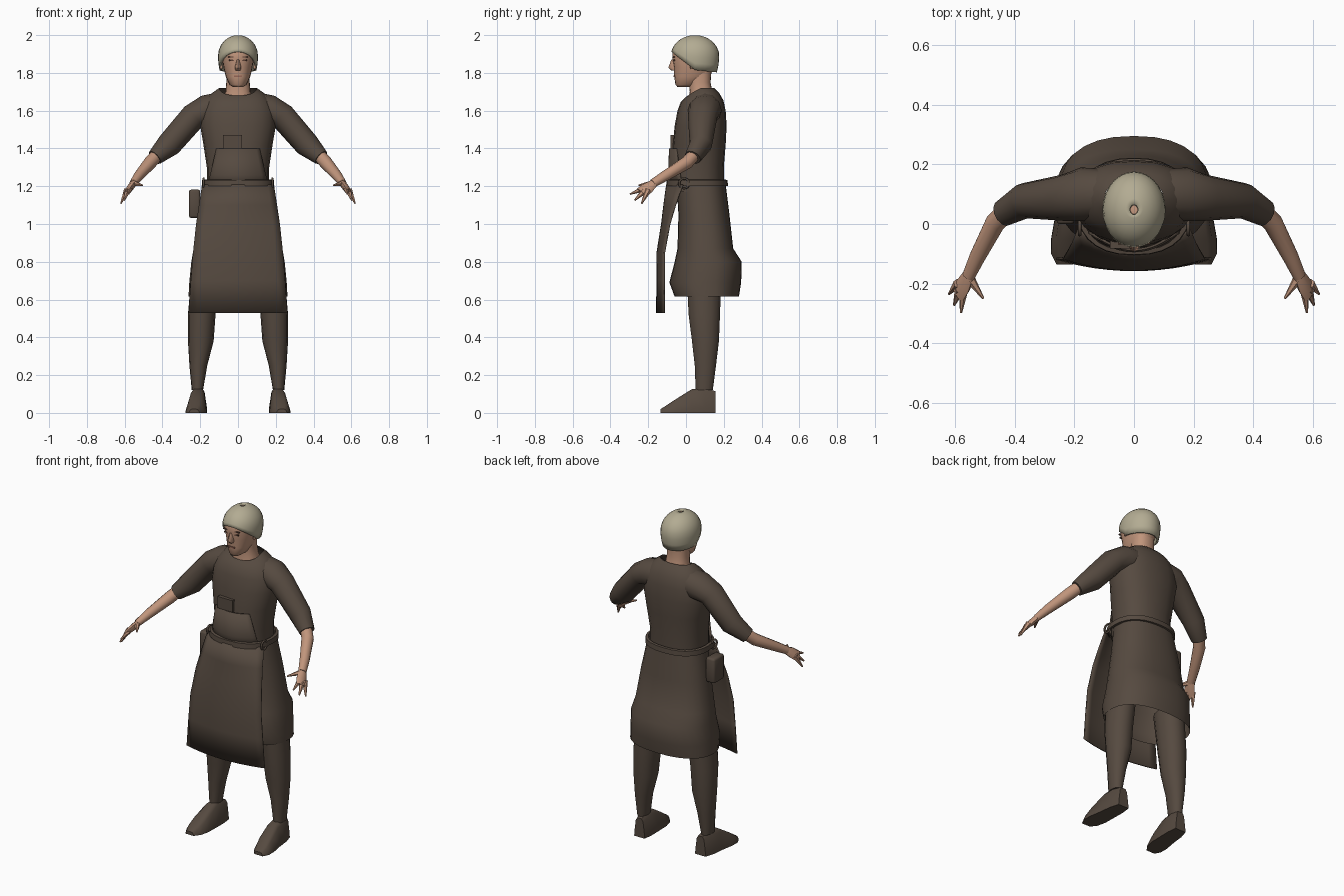
import bpy, bmesh, math
from mathutils import Vector

cube = bpy.data.objects.get("Cube")
if cube:
    bpy.data.objects.remove(cube, do_unlink=True)


def material(name, rgb):
    m = bpy.data.materials.new(name)
    m.use_nodes = True
    m.diffuse_color = (*rgb, 1)
    bsdf = next(n for n in m.node_tree.nodes if n.type == 'BSDF_PRINCIPLED')
    bsdf.inputs["Base Color"].default_value = (*rgb, 1)
    bsdf.inputs["Roughness"].default_value = 0.9
    return m


CLOTH = material("brown cloth", (0.092, 0.068, 0.051))
SKIN = material("skin", (0.53, 0.30, 0.20))
LINEN = material("pale linen", (0.45, 0.41, 0.29))
DARK = material("dark brown", (0.10, 0.05, 0.035))
LIP = material("lip", (0.30, 0.13, 0.09))


def finish(name, bm, mat, mirror=False, thick=0, angle=50):
    """Turn a bmesh into a smooth-shaded object."""
    bmesh.ops.recalc_face_normals(bm, faces=bm.faces)
    me = bpy.data.meshes.new(name)
    bm.to_mesh(me)
    bm.free()
    me.materials.append(mat)
    me.shade_smooth()
    me.set_sharp_from_angle(angle=math.radians(angle))
    ob = bpy.data.objects.new(name, me)
    bpy.context.collection.objects.link(ob)
    if thick:
        s = ob.modifiers.new("thickness", 'SOLIDIFY')
        s.thickness = thick
    if mirror:
        ob.modifiers.new("mirror", 'MIRROR').use_mirror_merge = False
    return ob


def loft(name, rings, mat, closed=True, caps=True, **kw):
    """Skin a list of equal-length point rings."""
    bm = bmesh.new()
    rows = [[bm.verts.new(p) for p in r] for r in rings]
    n = len(rows[0])
    for a, b in zip(rows, rows[1:]):
        for i in range(n if closed else n - 1):
            j = (i + 1) % n
            bm.faces.new((a[i], a[j], b[j], b[i]))
    if closed and caps:
        bm.faces.new(rows[0])
        bm.faces.new(rows[-1])
    return finish(name, bm, mat, **kw)


def ring(z, hx, yf, yb, drop=0, cx=0, n=20, e=0.85):
    """Level rounded ring from yf to yb; its front can drop."""
    pts = []
    for i in range(n):
        c, s = math.cos(math.tau * i / n), math.sin(math.tau * i / n)
        x = cx + hx * math.copysign(abs(c) ** e, c)
        y = (yf + yb) / 2 + (yb - yf) / 2 * math.copysign(abs(s) ** e, s)
        pts.append((x, y, z - drop * max(0, -s)))
    return pts


def tube(name, path, mat, n=12, **kw):
    """Limb along (point, height radius, depth radius) stations."""
    pts = [Vector(p[0]) for p in path]
    rings = []
    for k, (p, rv, rd) in enumerate(path):
        t = (pts[min(k + 1, len(pts) - 1)] - pts[max(k - 1, 0)]).normalized()
        side = Vector((0, 1, 0))
        side = (side - t * side.dot(t)).normalized()
        up = side.cross(t)
        rings.append([pts[k] + up * rv * math.sin(math.tau * i / n)
                      + side * rd * math.cos(math.tau * i / n) for i in range(n)])
    return loft(name, rings, mat, **kw)


def box(name, centre, size, mat, bevel=0, **kw):
    bm = bmesh.new()
    bmesh.ops.create_cube(bm, size=1)
    bmesh.ops.scale(bm, vec=size, verts=bm.verts)
    bmesh.ops.translate(bm, vec=centre, verts=bm.verts)
    if bevel:
        bmesh.ops.bevel(bm, geom=bm.edges[:], offset=bevel, segments=2,
                        profile=0.5, affect='EDGES')
    return finish(name, bm, mat, **kw)


def panel(name, rows, mat, n=12):
    """Bowed cloth sheet from (z, half width, centre y, edge y) rows."""
    us = [2 * i / n - 1 for i in range(n + 1)]
    return loft(name, [[(hw * u, yc + (ye - yc) * u * u, z) for u in us]
                       for z, hw, yc, ye in rows], mat, closed=False, thick=0.008)


# Tunic body, with a scooped neckline
loft("tunic_body", [ring(*r) for r in (
    (1.17, .165, -.08, .20), (1.30, .165, -.075, .20), (1.42, .183, -.07, .21),
    (1.52, .20, -.06, .215), (1.60, .195, -.045, .21), (1.655, .17, -.028, .198, .01),
    (1.695, .135, -.005, .175, .025), (1.72, .10, .01, .15, .04))],
    CLOTH, caps=False)

# Tunic skirt, flaring to the hem
loft("tunic_skirt", [ring(*r, n=28) for r in (
    (1.21, .175, -.05, .21), (1.05, .205, -.04, .23), (.87, .235, -.045, .25),
    (.80, .247, -.06, .295), (.69, .258, -.088, .292), (.615, .262, -.06, .28))],
    CLOTH, caps=False)

# Sleeves
tube("sleeve", [((.11, .10, 1.61), .085, .085), ((.17, .10, 1.602), .08, .09),
                ((.235, .088, 1.57), .07, .078), ((.365, .078, 1.42), .066, .06),
                ((.44, .035, 1.352), .043, .045)], CLOTH, mirror=True)

# Bare forearms and hands
tube("forearm", [((.41, .06, 1.385), .034, .034), ((.465, .005, 1.325), .035, .034),
                 ((.525, -.11, 1.255), .027, .028), ((.555, -.175, 1.215), .02, .024)],
     SKIN, mirror=True)
tube("palm", [((.55, -.165, 1.22), .018, .022), ((.572, -.205, 1.19), .018, .036),
              ((.59, -.235, 1.165), .012, .036)], SKIN, n=8, mirror=True)
for label, root, tip in (
        ("thumb", (.552, -.18, 1.215), (.505, -.25, 1.205)),
        ("index_finger", (.57, -.215, 1.19), (.58, -.297, 1.158)),
        ("middle_finger", (.585, -.22, 1.175), (.603, -.272, 1.125)),
        ("little_finger", (.59, -.20, 1.18), (.62, -.235, 1.108))):
    tube(label, [(root, .016, .018), (tip, .004, .004)], SKIN, n=6, mirror=True)

# Legs
loft("leg", [ring(z, hx, yf, yb, cx=cx, n=14, e=.95) for z, cx, hx, yf, yb in (
    (.75, .17, .075, 0, .19), (.52, .192, .073, .012, .182),
    (.38, .197, .068, .03, .176), (.25, .21, .047, .045, .16),
    (.12, .215, .03, .05, .143))], CLOTH, mirror=True)

# Shoes, lofted heel to toe
SOLE = ((-1, 0), (1, 0), (.97, .2), (.7, .85), (.4, 1), (-.4, 1), (-.7, .85), (-.97, .2))
loft("shoe", [[(cx + hw * u, y, top * v) for u, v in SOLE] for y, cx, hw, top in (
    (.155, .205, .035, .115), (.10, .21, .047, .132), (.03, .214, .05, .125),
    (-.05, .222, .056, .075), (-.10, .228, .05, .042), (-.135, .232, .028, .02))],
    CLOTH, mirror=True)

# Apron with bib and chest pocket
panel("apron_skirt", ((1.21, .19, -.105, -.02), (1.10, .207, -.12, -.06),
                      (1.0, .222, -.132, -.09), (.85, .238, -.156, -.118),
                      (.70, .25, -.157, -.12), (.53, .262, -.158, -.12)), CLOTH)
panel("apron_bib", ((1.20, .162, -.095, -.02), (1.26, .148, -.095, -.035),
                    (1.40, .115, -.09, -.052)), CLOTH)
box("chest_pocket", (-.03, -.07, 1.435), (.10, .025, .07), CLOTH)

# Belt, side loops and pouch
loft("belt", [ring(*r, n=28) for r in (
    (1.20, .18, -.095, .212), (1.202, .192, -.105, .222),
    (1.232, .19, -.103, .22), (1.235, .175, -.09, .208))], CLOTH, caps=False)
bpy.ops.mesh.primitive_torus_add(location=(0, 0, 0), major_radius=.026, minor_radius=.006,
                                 major_segments=16, minor_segments=6)
loop = bpy.context.object
loop.name = "belt_loop"
for v in loop.data.vertices:
    x, y, z = v.co
    v.co = (.182 + z, -.01 + x, 1.215 + y)
loop.data.materials.append(CLOTH)
loop.data.shade_smooth()
loop.modifiers.new("mirror", 'MIRROR')
box("pouch", (-.23, .05, 1.107), (.06, .10, .15), CLOTH, bevel=.012)

# Neck and head
loft("neck", [ring(1.64, .085, .01, .155), ring(1.70, .066, .02, .14),
              ring(1.75, .062, .015, .13), ring(1.81, .062, .01, .135)], SKIN)
loft("head", [ring(*r, e=.9) for r in (
    (1.725, .026, -.045, .02), (1.738, .045, -.056, .07), (1.78, .065, -.062, .125),
    (1.83, .077, -.064, .15), (1.88, .085, -.073, .158), (1.93, .082, -.068, .15),
    (1.97, .05, -.03, .11))], SKIN)
loft("nose", [ring(1.872, .007, -.077, -.04, n=8), ring(1.827, .017, -.094, -.04, n=8),
              ring(1.813, .013, -.078, -.04, n=8)], SKIN)
box("ear", (.088, .045, 1.85), (.014, .045, .06), SKIN, bevel=.005, mirror=True)
box("eye", (.034, -.062, 1.866), (.028, .009, .008), DARK, mirror=True)
box("eyebrow", (.036, -.064, 1.885), (.036, .009, .006), DARK, mirror=True)
box("mouth", (0, -.061, 1.783), (.042, .009, .008), LIP)

# Close-fitting cap, its rim high over the brow and low at the nape
cap_rings = []
LEVELS, SIDES = 8, 28
for k in range(LEVELS + 1):
    row = []
    for i in range(SIDES):
        c, s = math.cos(math.tau * i / SIDES), math.sin(math.tau * i / SIDES)
        rim = 1.815 + (.098 * -s if s < 0 else -.012 * s)
        z = rim + (1.999 - rim) * math.sin(k / LEVELS * math.pi / 2)
        h = (z - 1.89) / .11
        w = math.sqrt(max(0, 1 - h * h)) if h > 0 else 1 - .16 * h * h
        row.append((.106 * w * c, .048 + .128 * w * s, z))
    cap_rings.append(row)
cap = loft("cap", cap_rings, LINEN, caps=False, thick=.012, angle=70)
